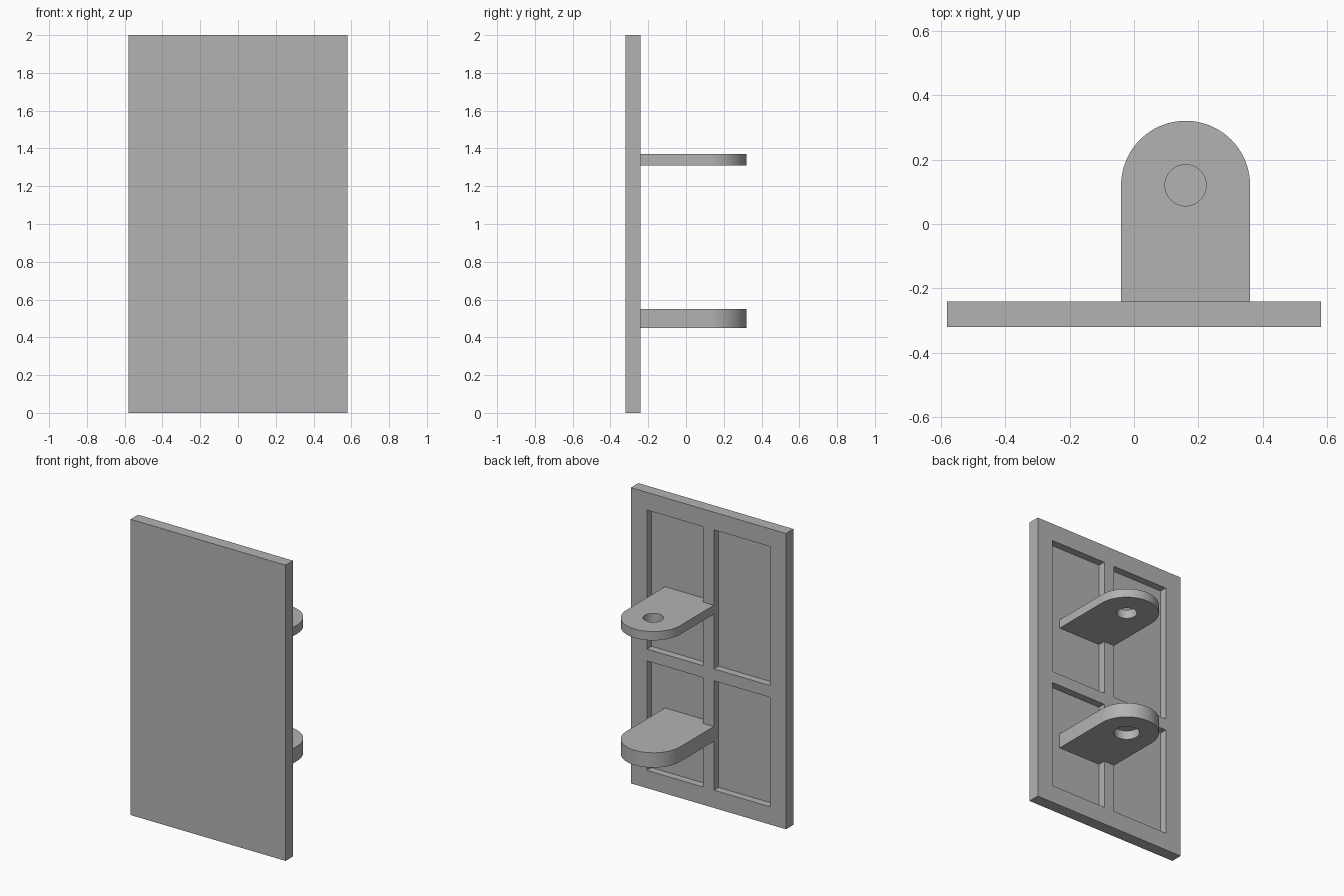
import bpy
import bmesh
from math import cos, sin, pi, radians
from mathutils import Vector

default_cube = bpy.data.objects.get("Cube")
if default_cube:
    bpy.data.objects.remove(default_cube, do_unlink=True)

# One plain grey for everything
grey = bpy.data.materials.new("plain grey")
grey.use_nodes = True
colour = (0.45, 0.45, 0.45, 1)
grey.diffuse_color = colour
grey.node_tree.nodes["Principled BSDF"].inputs["Base Color"].default_value = colour

HALF_WIDTH, FRONT, BACK, HEIGHT = 0.58, -0.32, -0.24, 2.0
RECESS_DEPTH = 0.05
COLUMNS = [(-0.46, -0.04), (0.04, 0.46)]
ROWS = [(0.12, 0.86), (0.94, 1.88)]
TAB_X, TAB_Y, TAB_RADIUS = 0.16, 0.12, 0.2


def add_object(name, bm):
    bmesh.ops.recalc_face_normals(bm, faces=bm.faces)
    mesh = bpy.data.meshes.new(name)
    bm.to_mesh(mesh)
    bm.free()
    obj = bpy.data.objects.new(name, mesh)
    bpy.context.collection.objects.link(obj)
    mesh.materials.append(grey)
    return obj


def select_only(obj):
    bpy.ops.object.select_all(action="DESELECT")
    obj.select_set(True)
    bpy.context.view_layer.objects.active = obj


def prism(outline, bottom, top):
    """Solid from a flat outline, raised from bottom to top."""
    bm = bmesh.new()
    face = bm.faces.new([bm.verts.new((x, y, bottom)) for x, y in outline])
    raised = bmesh.ops.extrude_face_region(bm, geom=[face], use_keep_orig=True)
    verts = [v for v in raised["geom"] if isinstance(v, bmesh.types.BMVert)]
    bmesh.ops.translate(bm, verts=verts, vec=(0, 0, top - bottom))
    return bm


def arc(radius, turn, steps):
    return [(TAB_X + radius * cos(turn * i / steps),
             TAB_Y + radius * sin(turn * i / steps)) for i in range(steps + 1)]


# Door panel: a slab with four recesses pressed into its back
w = HALF_WIDTH
bm = prism([(-w, FRONT), (w, FRONT), (w, BACK), (-w, BACK)], 0, HEIGHT)
for axis, spans in ((Vector((1, 0, 0)), COLUMNS), (Vector((0, 0, 1)), ROWS)):
    for span in spans:
        for cut in span:
            bmesh.ops.bisect_plane(bm, geom=bm.verts[:] + bm.edges[:] + bm.faces[:],
                                   plane_co=axis * cut, plane_no=axis)


def in_recess(face):
    c = face.calc_center_median()
    return (abs(c.y - BACK) < 0.001
            and any(a < c.x < b for a, b in COLUMNS)
            and any(a < c.z < b for a, b in ROWS))


cells = [f for f in bm.faces if in_recess(f)]
pressed = bmesh.ops.extrude_discrete_faces(bm, faces=cells)["faces"]
for face in pressed:
    bmesh.ops.translate(bm, verts=face.verts[:], vec=(0, -RECESS_DEPTH, 0))
add_object("door_panel", bm)


# Hinge tabs: round-ended plates rooted in the recess floor
def hinge_tab(name, bottom, top, hole_radius, hole_bottom, hole_top):
    root = BACK - RECESS_DEPTH - 0.01
    outline = arc(TAB_RADIUS, pi, 48)
    outline += [(TAB_X - TAB_RADIUS, root), (TAB_X + TAB_RADIUS, root)]
    tab = add_object(name, prism(outline, bottom, top))
    circle = arc(hole_radius, 2 * pi, 48)[:-1]
    cutter = add_object(name + "_hole_cutter", prism(circle, hole_bottom, hole_top))
    cutter.hide_render = True
    drill = tab.modifiers.new("pin hole", "BOOLEAN")
    drill.operation = "DIFFERENCE"
    drill.solver = "EXACT"
    drill.object = cutter
    select_only(tab)
    bpy.ops.object.modifier_apply(modifier=drill.name)
    bpy.data.objects.remove(cutter, do_unlink=True)
    bpy.ops.object.shade_smooth_by_angle(angle=radians(30))


# The upper hole goes through; the lower is a blind socket from below
hinge_tab("upper_hinge_tab", 1.31, 1.37, 0.064, 1.2, 1.5)
hinge_tab("lower_hinge_tab", 0.45, 0.55, 0.08, 0.4, 0.51)
